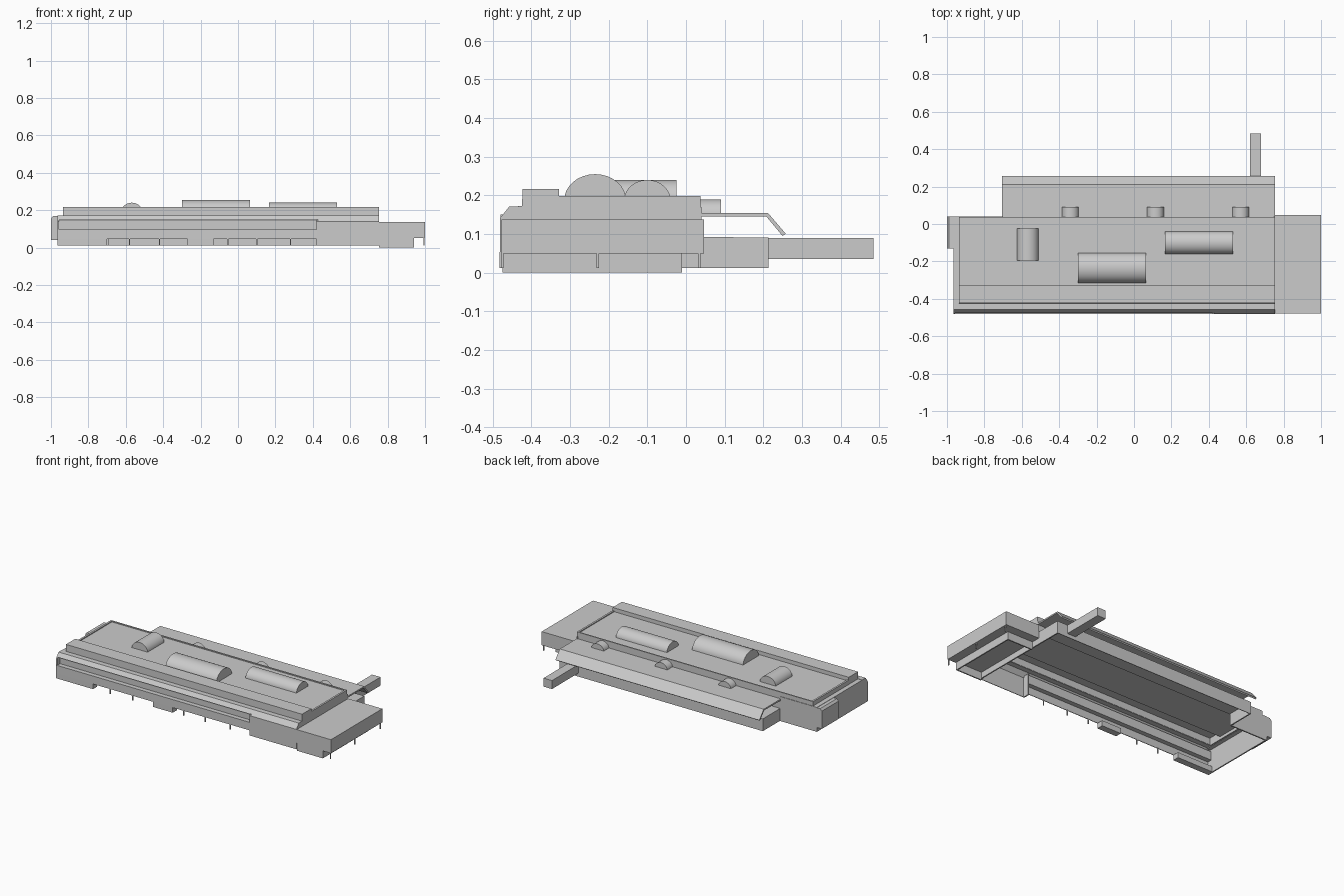
import bpy, bmesh, math

if "Cube" in bpy.data.objects:
    bpy.data.objects.remove(bpy.data.objects["Cube"])


def finish(name, bm):
    bmesh.ops.recalc_face_normals(bm, faces=bm.faces)
    me = bpy.data.meshes.new(name)
    bm.to_mesh(me)
    bm.free()
    ob = bpy.data.objects.new(name, me)
    bpy.context.collection.objects.link(ob)
    return ob


def prism(name, pts, a, b, axis='x'):
    """Closed outline extruded from a to b; pts are (y, z) for axis x, (x, z) for axis y."""
    def place(p, t):
        return (t, p[0], p[1]) if axis == 'x' else (p[0], t, p[1])
    bm = bmesh.new()
    lo = [bm.verts.new(place(p, a)) for p in pts]
    hi = [bm.verts.new(place(p, b)) for p in pts]
    bm.faces.new(lo)
    bm.faces.new(hi)
    n = len(pts)
    for i in range(n):
        j = (i + 1) % n
        bm.faces.new((lo[i], lo[j], hi[j], hi[i]))
    return finish(name, bm)


def box(name, x0, x1, y0, y1, z0, z1):
    return prism(name, [(y0, z0), (y1, z0), (y1, z1), (y0, z1)], x0, x1)


def sheet(name, pts, x0, x1, thick=0.004):
    """Open (y, z) path swept along x and given a small thickness."""
    bm = bmesh.new()
    rows = [[bm.verts.new((x, y, z)) for y, z in pts] for x in (x0, x1)]
    for i in range(len(pts) - 1):
        bm.faces.new((rows[0][i], rows[1][i], rows[1][i + 1], rows[0][i + 1]))
    ob = finish(name, bm)
    mod = ob.modifiers.new("thickness", 'SOLIDIFY')
    mod.thickness = thick
    mod.offset = 0
    return ob


def vault(name, c0, c1, a, b, base, top, axis, sides=16):
    """Half-round roof vault."""
    mid, r = (c0 + c1) / 2, (c1 - c0) / 2
    pts = [(mid + r * math.cos(math.pi * i / sides),
            base + (top - base) * math.sin(math.pi * i / sides)) for i in range(sides + 1)]
    ob = prism(name, pts, a, b, axis)
    bpy.ops.object.select_all(action='DESELECT')
    ob.select_set(True)
    bpy.context.view_layer.objects.active = ob
    bpy.ops.object.shade_smooth_by_angle(angle=math.radians(30))


L, R, T = -0.965, 0.755, 0.008

# front facade: recessed window band on the left, plain block on the right
sheet("facade_left", [(-0.48, 0.045), (-0.48, 0.095), (-0.45, 0.095), (-0.45, 0.148),
                      (-0.474, 0.148), (-0.456, 0.17), (-0.422, 0.17)], L, 0.42)
sheet("facade_right", [(-0.48, 0.012), (-0.48, 0.14), (-0.456, 0.17), (-0.422, 0.17)], 0.42, R)
box("facade_block_side", 0.42, 0.428, -0.48, -0.44, 0.012, 0.15)

# ground-level front blocks and pillars
for i, (x0, x1) in enumerate([(L, -0.70), (-0.27, -0.13)]):
    box(f"front_block_{i}", x0, x1, -0.482, -0.44, 0.012, 0.047)
for i, x in enumerate([-0.58, -0.42, -0.055, 0.10, 0.28]):
    box(f"front_pillar_{i}", x - 0.003, x + 0.003, -0.48, -0.474, 0.012, 0.047)

# end walls
end = [(-0.48, 0.012), (-0.48, 0.14), (-0.456, 0.17), (0.04, 0.17), (0.04, 0.012)]
prism("left_end_wall", end, L, L + T)
prism("right_end_wall", end, R - T, R)

# back walls
box("back_wall_left", L, -0.70, 0.04 - T, 0.04, 0.012, 0.17)
box("back_wall_upper", -0.935, R, 0.037 - T, 0.037, 0.09, 0.198)

# side bay on the left end
prism("left_bay", [(-1.0, 0.04), (-1.0, 0.155), (-0.988, 0.168), (L, 0.168), (L, 0.04)],
      -0.132, 0.04, 'y')

# roof, front parapet and end rims
box("roof", -0.935, R, -0.33, 0.035, 0.184, 0.192)
sheet("front_parapet", [(-0.422, 0.17), (-0.422, 0.215), (-0.33, 0.215), (-0.33, 0.188)], -0.935, R)
for name, x0 in (("left", -0.935), ("right", R - 0.012)):
    box(f"roof_rim_{name}", x0, x0 + 0.012, -0.33, 0.037, 0.165, 0.198)
    box(f"parapet_end_{name}", x0, x0 + 0.012, -0.422, -0.33, 0.165, 0.215)
box("left_ledge", L, -0.93, -0.456, 0.04, 0.163, 0.17)

# roof vaults
vault("vault_long", -0.315, -0.155, -0.30, 0.065, 0.188, 0.255, 'x')
vault("vault_right", -0.16, -0.04, 0.165, 0.53, 0.188, 0.24, 'x')
vault("vault_left", -0.625, -0.51, -0.195, -0.025, 0.188, 0.24, 'y')

# rear canopy with small vaults
sheet("canopy", [(0.035, 0.15), (0.21, 0.15), (0.254, 0.098)], -0.705, R, 0.01)
for i, x in enumerate([-0.34, 0.115, 0.57]):
    vault(f"canopy_vault_{i}", x - 0.045, x + 0.045, 0.035, 0.09, 0.15, 0.19, 'y', 12)

# rear ground-floor wing, open underneath
sheet("rear_wing", [(0.037, 0.09), (0.212, 0.09), (0.212, 0.012)], -0.70, R)
box("rear_wing_end_left", -0.70, -0.70 + T, 0.037, 0.212, 0.012, 0.09)
box("rear_wing_end_right", R - T, R, 0.037, 0.212, 0.012, 0.09)

# boarding bridge
box("boarding_bridge", 0.62, 0.68, 0.21, 0.485, 0.035, 0.09)

# right annex: upper volume over a set-back open-bottomed base
box("annex_upper", R, 1.0, -0.478, 0.047, 0.05, 0.138)
box("annex_base_front", R, 0.94, -0.475, -0.467, 0.0, 0.05)
box("annex_base_back", R, 0.94, -0.018, -0.01, 0.0, 0.05)
box("annex_base_side", 0.932, 0.94, -0.475, -0.01, 0.0, 0.05)
for i, y in enumerate([-0.475, -0.228, 0.034]):
    box(f"annex_pillar_{i}", 0.992, 0.998, y - 0.003, y + 0.003, 0.012, 0.05)
